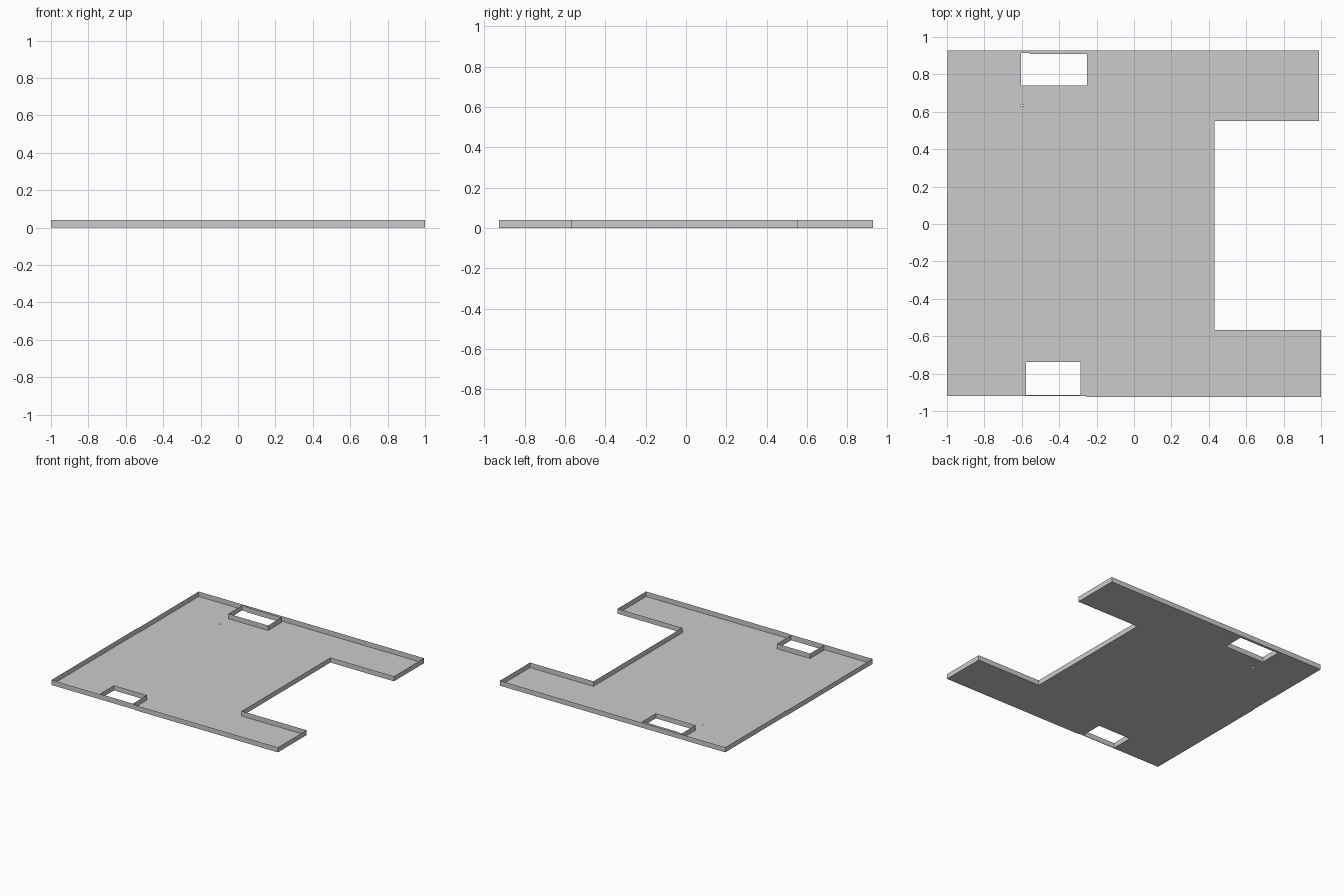
import bpy
import bmesh

cube = bpy.data.objects.get("Cube")
if cube:
    bpy.data.objects.remove(cube, do_unlink=True)

HEIGHT = 0.04

grey = bpy.data.materials.new("light_grey")
grey.use_nodes = True
colour = (0.6, 0.6, 0.6, 1)
grey.diffuse_color = colour
grey.node_tree.nodes["Principled BSDF"].inputs["Base Color"].default_value = colour


def rect(x0, x1, y0, y1):
    return [(x0, y0), (x1, y0), (x1, y1), (x0, y1)]


def loop_edges(bm, points, z=0):
    verts = [bm.verts.new((x, y, z)) for x, y in points]
    return [bm.edges.new((v, verts[(i + 1) % len(verts)])) for i, v in enumerate(verts)]


def finish(bm, name):
    mesh = bpy.data.meshes.new(name)
    bm.to_mesh(mesh)
    bm.free()
    mesh.materials.append(grey)
    obj = bpy.data.objects.new(name, mesh)
    bpy.context.collection.objects.link(obj)


def wall(name, points):
    """Thin upright sheet following a closed outline."""
    bm = bmesh.new()
    edges = loop_edges(bm, points)
    made = bmesh.ops.extrude_edge_only(bm, edges=edges)["geom"]
    top = [g for g in made if isinstance(g, bmesh.types.BMVert)]
    bmesh.ops.translate(bm, verts=top, vec=(0, 0, HEIGHT))
    bmesh.ops.recalc_face_normals(bm, faces=bm.faces[:])
    finish(bm, name)


# Outline with a wide bay on the left side and small jogs in the walls
outline = [(-1, -0.92), (-0.255, -0.92), (-0.255, -0.926), (1, -0.926),
           (1, -0.567), (0.43, -0.567), (0.43, 0.55), (0.99, 0.55),
           (0.99, 0.928), (-0.996, 0.928), (-0.996, 0.16), (-1, 0.16)]
front_opening = rect(-0.578, -0.287, -0.915, -0.737)
back_opening = [(-0.603, 0.74), (-0.252, 0.74), (-0.252, 0.908),
                (-0.555, 0.908), (-0.555, 0.914), (-0.603, 0.914)]
pin_hole = rect(-0.605, -0.59, 0.631, 0.64)

# Floor sheet with its openings
bm = bmesh.new()
edges = []
for points in (outline, front_opening, back_opening, pin_hole):
    edges += loop_edges(bm, points)
bmesh.ops.triangle_fill(bm, edges=edges, use_beauty=True, normal=(0, 0, 1))
for face in bm.faces:
    face.normal_update()
    if face.normal.z < 0:
        face.normal_flip()
finish(bm, "floor")

# Upright walls
wall("outer_wall", outline)
wall("front_opening_wall", front_opening)
wall("back_opening_wall", back_opening)
